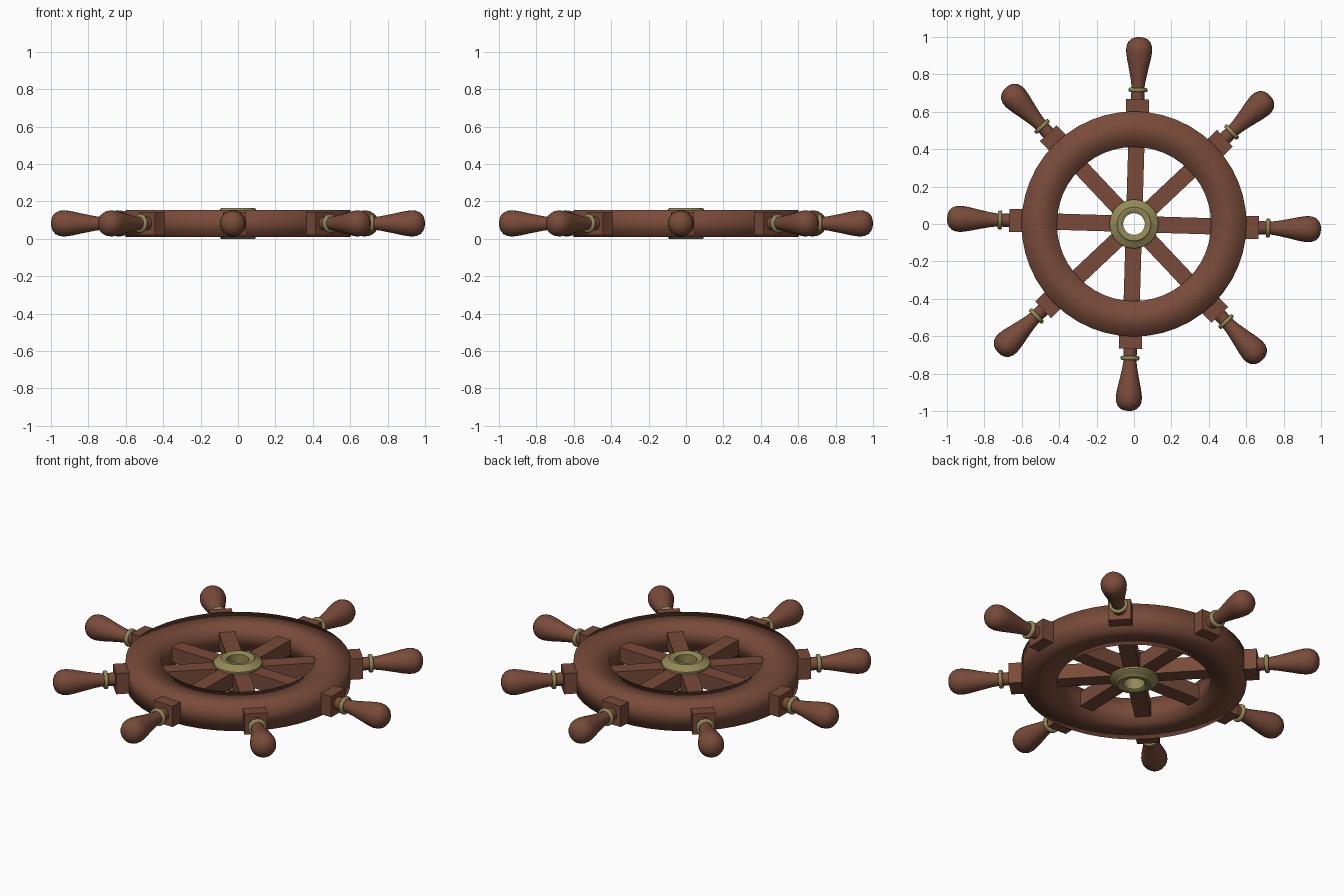
import bpy, bmesh, math
from mathutils import Matrix

if "Cube" in bpy.data.objects:
    bpy.data.objects.remove(bpy.data.objects["Cube"])

ZC = 0.082                      # mid height of the wheel
TWIST = math.radians(-1.7)      # slight turn of the spokes


def material(name, rgb):
    m = bpy.data.materials.new(name)
    m.diffuse_color = (*rgb, 1)
    m.use_nodes = True
    m.node_tree.nodes["Principled BSDF"].inputs["Base Color"].default_value = m.diffuse_color
    return m


WOOD = material("brown wood", (0.19, 0.07, 0.042))
BRASS = material("dull brass", (0.29, 0.25, 0.095))


def finish(name, bm, mat, matrix, angle=None):
    bmesh.ops.recalc_face_normals(bm, faces=bm.faces)
    me = bpy.data.meshes.new(name)
    bm.to_mesh(me)
    bm.free()
    me.materials.append(mat)
    ob = bpy.data.objects.new(name, me)
    bpy.context.collection.objects.link(ob)
    ob.matrix_world = matrix
    if angle:
        bpy.ops.object.select_all(action='DESELECT')
        ob.select_set(True)
        bpy.context.view_layer.objects.active = ob
        if angle >= 180:
            bpy.ops.object.shade_smooth()
        else:
            bpy.ops.object.shade_smooth_by_angle(angle=math.radians(angle))
    return ob


def lathe(name, profile, mat, matrix, segs, closed, angle):
    """Spin (radius, height) points about local z."""
    bm = bmesh.new()
    rings = []
    for r, z in profile:
        if r == 0:
            rings.append([bm.verts.new((0, 0, z))] * segs)
        else:
            rings.append([bm.verts.new((r * math.cos(2 * math.pi * i / segs),
                                        r * math.sin(2 * math.pi * i / segs), z))
                          for i in range(segs)])
    n = len(rings)
    for k in range(n if closed else n - 1):
        a, b = rings[k], rings[(k + 1) % n]
        for i in range(segs):
            j = (i + 1) % segs
            quad = list(dict.fromkeys((a[i], a[j], b[j], b[i])))
            bm.faces.new(quad)
    return finish(name, bm, mat, matrix, angle)


def bar(name, x0, x1, width, matrix):
    """Square bar along local x."""
    bm = bmesh.new()
    bmesh.ops.create_cube(bm, size=1)
    bmesh.ops.scale(bm, vec=(x1 - x0, width, width), verts=bm.verts)
    bmesh.ops.translate(bm, vec=((x0 + x1) / 2, 0, 0), verts=bm.verts)
    return finish(name, bm, WOOD, matrix)


centre = Matrix.Translation((0, 0, ZC))

# rim: square-section ring, shaded fully smooth
H = 0.072
lathe("rim", [(0.412, -H), (0.602, -H), (0.602, H), (0.412, H)],
      WOOD, centre, 48, True, 180)

# hub: two stepped flanges on a hollow core
half = [(0.092, 0.042), (0.131, 0.045), (0.131, 0.056), (0.12, 0.066),
        (0.1, 0.07), (0.09, 0.082), (0.068, 0.082), (0.058, 0.074)]
lower = [(r, -z) for r, z in reversed(half)]
lathe("hub", lower + half, BRASS, centre, 32, True, 40)

# turned handle and brass collar profiles, measured out from the wheel centre
handle = [(0, 0.66), (0.036, 0.66), (0.035, 0.735), (0.04, 0.77), (0.052, 0.83),
          (0.064, 0.885), (0.07, 0.925), (0.068, 0.952), (0.058, 0.975),
          (0.042, 0.99), (0.022, 0.998), (0, 1.0)]
collar = [(0.03, 0.706), (0.045, 0.706), (0.05, 0.711), (0.05, 0.723),
          (0.045, 0.728), (0.03, 0.728)]

# eight spokes with their end blocks, collars and handles
for i in range(8):
    turn = centre @ Matrix.Rotation(TWIST + i * math.pi / 4, 4, 'Z')
    outward = turn @ Matrix.Rotation(math.pi / 2, 4, 'Y')
    bar(f"spoke_{i + 1}", 0.075, 0.45, 0.087, turn)
    bar(f"spoke_block_{i + 1}", 0.55, 0.668, 0.123, turn)
    lathe(f"handle_{i + 1}", handle, WOOD, outward, 24, False, 50)
    lathe(f"collar_{i + 1}", collar, BRASS, outward, 24, True, 50)
